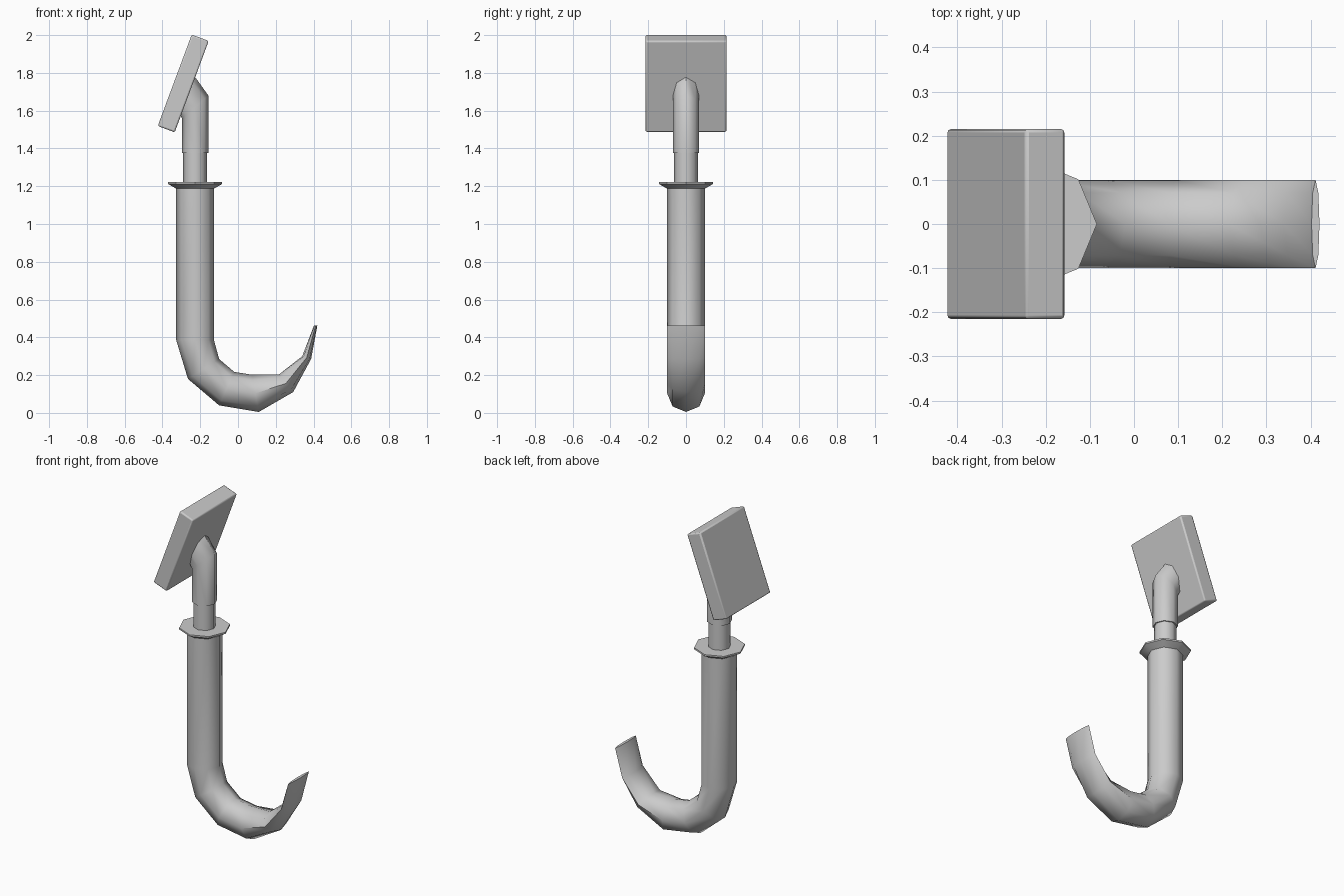
import bpy, bmesh, math
from mathutils import Vector

if "Cube" in bpy.data.objects:
    bpy.data.objects.remove(bpy.data.objects["Cube"])

SIDES = 8


def finish(obj, angle):
    bpy.ops.object.select_all(action='DESELECT')
    obj.select_set(True)
    bpy.context.view_layer.objects.active = obj
    bpy.ops.object.shade_smooth_by_angle(angle=math.radians(angle))


def loft(name, sections, angle=50):
    """Skin elliptical rings; each section is (outer xz, inner xz, half width in y)."""
    bm = bmesh.new()
    rings = []
    for (ox, oz), (ix, iz), half in sections:
        a, b = Vector((ox, 0, oz)), Vector((ix, 0, iz))
        mid, arm = (a + b) / 2, (a - b) / 2
        ring = []
        for k in range(SIDES):
            t = math.tau * k / SIDES
            ring.append(bm.verts.new(mid + arm * math.cos(t) + Vector((0, half * math.sin(t), 0))))
        rings.append(ring)
    for r, s in zip(rings, rings[1:]):
        for k in range(SIDES):
            n = (k + 1) % SIDES
            bm.faces.new((r[k], r[n], s[n], s[k]))
    bm.faces.new(rings[0])
    bm.faces.new(rings[-1])
    bmesh.ops.recalc_face_normals(bm, faces=bm.faces)
    mesh = bpy.data.meshes.new(name)
    bm.to_mesh(mesh)
    bm.free()
    obj = bpy.data.objects.new(name, mesh)
    bpy.context.collection.objects.link(obj)
    finish(obj, angle)
    return obj


def disc(x, z, r):
    return ((x - r, z), (x + r, z), r)


AXIS = -0.227

# Curved hook, flattening to a thin blade at the tip
loft("hook", [
    (p, q, 0.1) for p, q in [
        ((-0.327, 1.20), (-0.127, 1.20)),
        ((-0.327, 0.385), (-0.127, 0.385)),
        ((-0.265, 0.18), (-0.10, 0.285)),
        ((-0.10, 0.04), (-0.02, 0.217)),
        ((0.11, 0.005), (0.075, 0.202)),
        ((0.292, 0.11), (0.215, 0.202)),
        ((0.387, 0.285), (0.34, 0.30)),
        ((0.42, 0.462), (0.402, 0.462)),
    ]])

# Flared collar on top of the shank
loft("collar", [disc(AXIS, 1.187, 0.1), disc(AXIS, 1.212, 0.143), disc(AXIS, 1.222, 0.143)], 30)

# Thin neck rod
loft("neck", [disc(AXIS, 1.20, 0.063), disc(AXIS, 1.40, 0.063)])

# Sleeve bending into the plate
loft("sleeve", [
    disc(AXIS, 1.375, 0.07),
    ((-0.297, 1.56), (-0.157, 1.68), 0.07),
    ((-0.335, 1.63), (-0.25, 1.81), 0.07),
])

# Tilted plate with softened edges
bpy.ops.mesh.primitive_cube_add(size=1, location=(-0.29, 0, 1.744),
                                rotation=(0, math.radians(20.4), 0))
plate = bpy.context.object
plate.name = "plate"
plate.scale = (0.096, 0.43, 0.516)
bpy.ops.object.transform_apply(location=False, rotation=False, scale=True)
bevel = plate.modifiers.new("soft_edges", 'BEVEL')
bevel.width = 0.008
bevel.segments = 2
finish(plate, 30)
